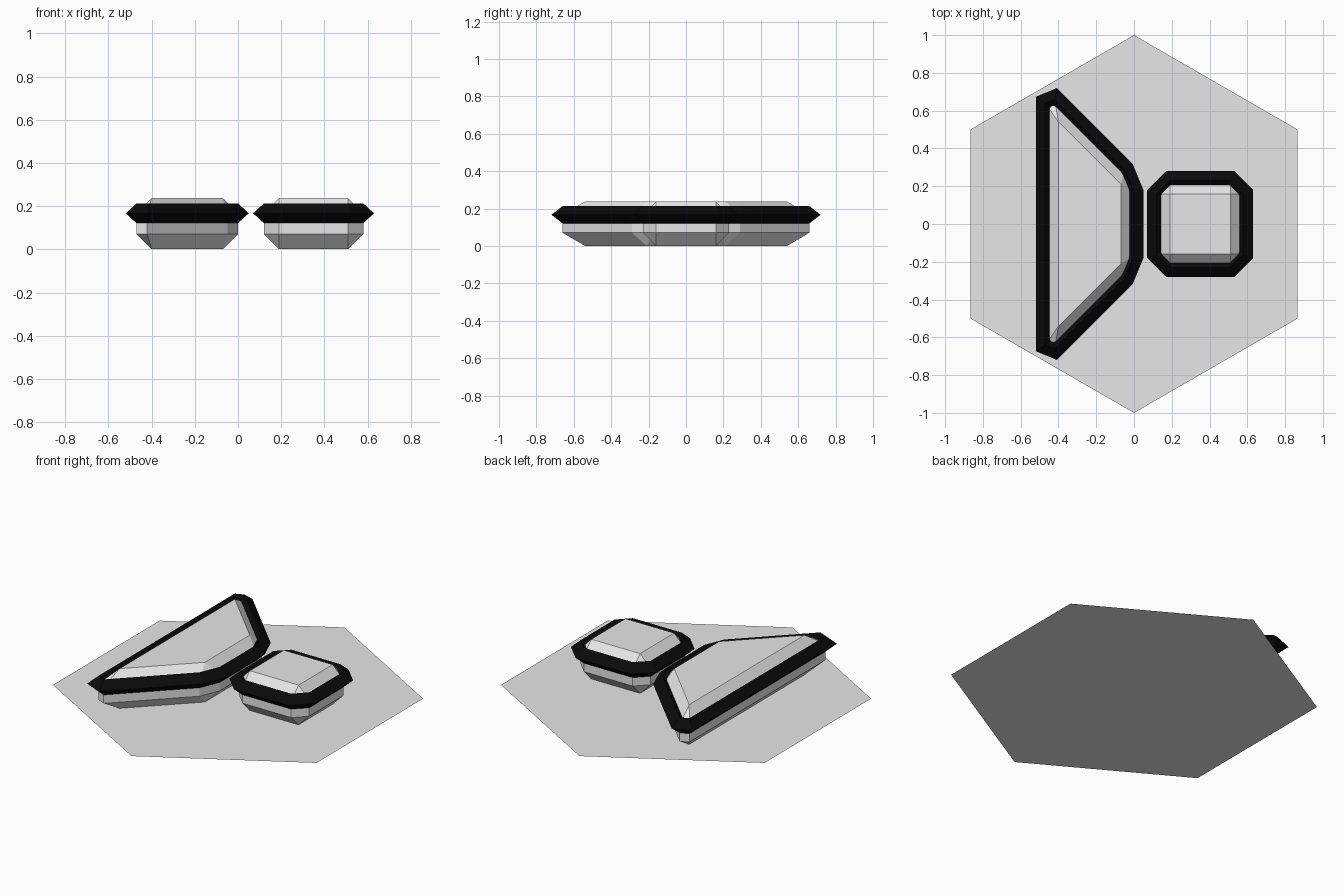
import bpy, bmesh, math
from mathutils import Vector

if "Cube" in bpy.data.objects:
    bpy.data.objects.remove(bpy.data.objects["Cube"])


def material(name, rgb):
    m = bpy.data.materials.new(name)
    m.diffuse_color = (*rgb, 1)
    m.use_nodes = True
    m.node_tree.nodes["Principled BSDF"].inputs["Base Color"].default_value = m.diffuse_color
    return m


GREY = material("pale grey", (0.8, 0.8, 0.8))
BLACK = material("black", (0.003, 0.003, 0.003))
HEIGHT, BEVEL, RIM_Z = 0.237, 0.07, 0.167


def finish(bm, name, mat):
    bmesh.ops.recalc_face_normals(bm, faces=bm.faces)
    mesh = bpy.data.meshes.new(name)
    bm.to_mesh(mesh)
    bm.free()
    mesh.materials.append(mat)
    obj = bpy.data.objects.new(name, mesh)
    bpy.context.collection.objects.link(obj)
    return obj


# Chamfered block raised from a counter-clockwise outline
def block(name, outline):
    bm = bmesh.new()
    base = bm.faces.new([bm.verts.new((x, y, 0.001)) for x, y in outline])
    top = bmesh.ops.extrude_face_region(bm, geom=[base])["geom"]
    for v in top:
        if isinstance(v, bmesh.types.BMVert):
            v.co.z = HEIGHT
    bmesh.ops.recalc_face_normals(bm, faces=bm.faces)
    bmesh.ops.bevel(bm, geom=bm.edges[:], offset=BEVEL, offset_type='OFFSET',
                    segments=1, profile=0.5, affect='EDGES')
    finish(bm, name, GREY)


# Diamond-section band around the same outline with its corners cut
def rim(name, outline):
    pts = [Vector(p) for p in outline]
    path = []
    for i, p in enumerate(pts):
        for q in (pts[i - 1], pts[(i + 1) % len(pts)]):
            path.append(p + (q - p).normalized() * BEVEL)
    bm = bmesh.new()
    rings = []
    for i, p in enumerate(path):
        a = (p - path[i - 1]).normalized()
        b = (path[(i + 1) % len(path)] - p).normalized()
        na, nb = Vector((a.y, -a.x)), Vector((b.y, -b.x))
        mitre = (na + nb) / (1 + na.dot(nb))
        rings.append([bm.verts.new((p.x + mitre.x * o, p.y + mitre.y * o, RIM_Z + h))
                      for o, h in ((0.05, 0), (0, 0.046), (-0.045, 0), (0, -0.046))])
    for i, r in enumerate(rings):
        s = rings[(i + 1) % len(rings)]
        for k in range(4):
            n = (k + 1) % 4
            bm.faces.new((r[k], s[k], s[n], r[n]))
    finish(bm, name, BLACK)


# Flat six-sided floor plate
bm = bmesh.new()
bm.faces.new([bm.verts.new((math.sin(-k * math.pi / 3), math.cos(k * math.pi / 3), 0))
              for k in range(6)])
plate = finish(bm, "hex_floor", GREY)
if plate.data.polygons[0].normal.z < 0:
    plate.data.flip_normals()

# Square block and long tapered block, each with a rim
square = [(0.12, -0.23), (0.58, -0.23), (0.58, 0.23), (0.12, 0.23)]
wedge = [(-0.47, -0.71), (0, -0.24), (0, 0.24), (-0.47, 0.71)]
for label, outline in (("square", square), ("tapered", wedge)):
    block(label + "_block", outline)
    rim(label + "_rim", outline)
